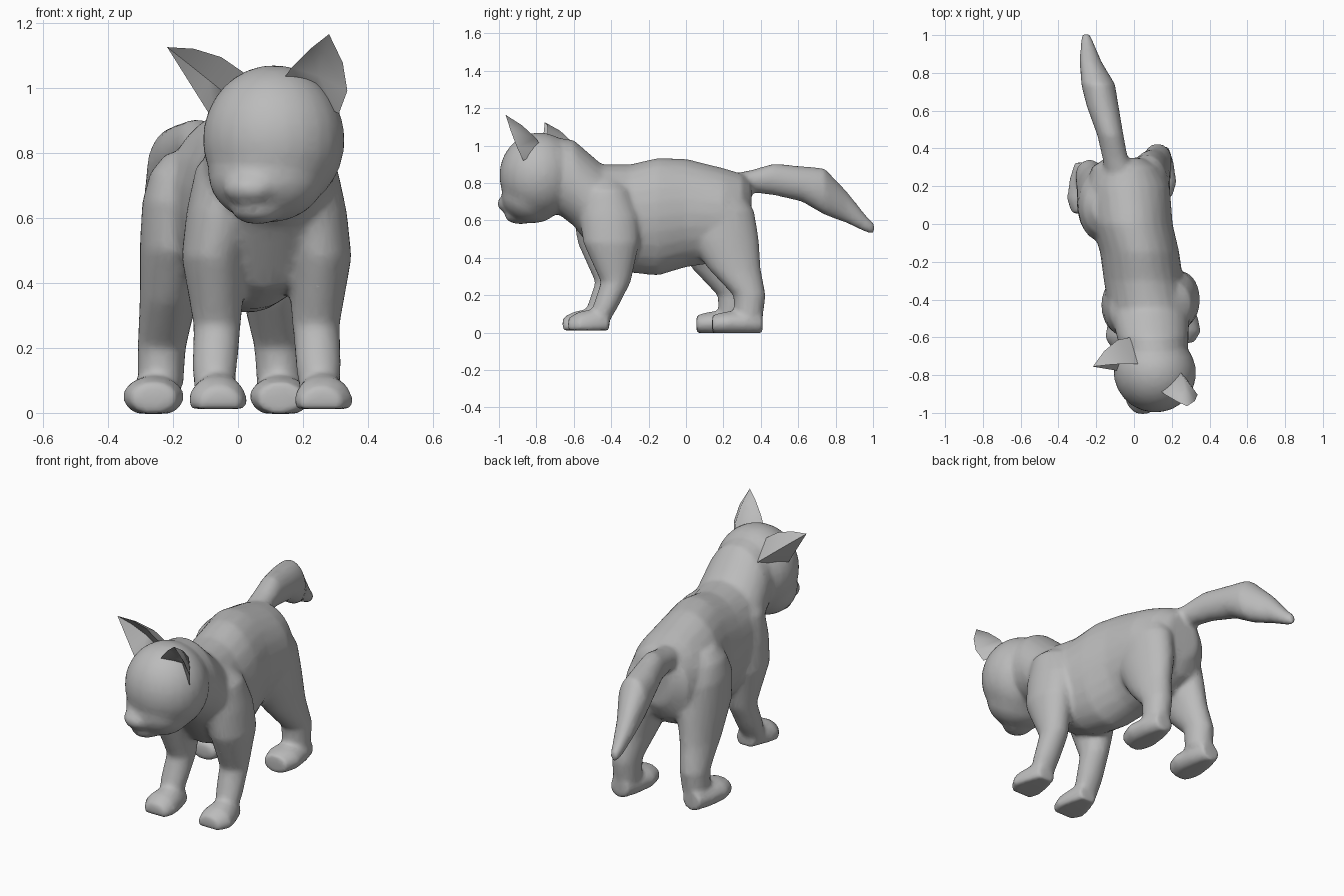
import bpy, bmesh
from math import cos, sin, pi, radians
from mathutils import Vector, Matrix

if "Cube" in bpy.data.objects:
    bpy.data.objects.remove(bpy.data.objects["Cube"])

SIDES = 24
grey = bpy.data.materials.new("plain grey")
grey.use_nodes = True
grey.diffuse_color = (0.5, 0.5, 0.5, 1)
grey.node_tree.nodes["Principled BSDF"].inputs["Base Color"].default_value = (0.5, 0.5, 0.5, 1)


def finish(bm, name):
    bmesh.ops.recalc_face_normals(bm, faces=bm.faces)
    mesh = bpy.data.meshes.new(name)
    bm.to_mesh(mesh)
    bm.free()
    mesh.materials.append(grey)
    ob = bpy.data.objects.new(name, mesh)
    bpy.context.collection.objects.link(ob)
    return ob


def select(obs):
    bpy.ops.object.select_all(action='DESELECT')
    for ob in obs:
        ob.select_set(True)
    bpy.context.view_layer.objects.active = obs[0]


def loft(name, rings, depth_axis, floor=0.0):
    """Skin elliptical rings (x, y, z, half width, half depth)."""
    bm = bmesh.new()
    loops = []
    for x, y, z, a, b in rings:
        loop = []
        for i in range(SIDES):
            t = 2 * pi * i / SIDES
            p = Vector((x, y, z)) + Vector((a * cos(t), 0, 0)) + depth_axis * (b * sin(t))
            p.z = max(p.z, floor)
            loop.append(bm.verts.new(p))
        loops.append(loop)
    for lo, hi in zip(loops, loops[1:]):
        for i in range(SIDES):
            j = (i + 1) % SIDES
            bm.faces.new((lo[i], lo[j], hi[j], hi[i]))
    bm.faces.new(loops[0])
    bm.faces.new(loops[-1])
    return finish(bm, name)


def ball(name, centre, radii, yaw=0):
    bm = bmesh.new()
    m = Matrix.Translation(centre) @ Matrix.Rotation(radians(yaw), 4, 'Z') @ Matrix.Diagonal((*radii, 1))
    bmesh.ops.create_uvsphere(bm, u_segments=24, v_segments=16, radius=1, matrix=m)
    return finish(bm, name)


def ear(name, inner, back, outer, tip, bulge):
    """Cupped leaf-shaped ear; bulge swells the inner, back and outer ridges."""
    inner, back, outer, tip = map(Vector, (inner, back, outer, tip))
    middle = (inner + outer) / 2
    out = (outer - inner).normalized()
    rear = (back - middle).normalized()
    base = [inner, back, outer, back.lerp(middle, 0.45)]
    swell = [-out * bulge[0], rear * bulge[1], out * bulge[2], rear * bulge[1] * 0.5]
    bm = bmesh.new()
    rows = []
    for t, s in ((0, 0), (0.35, 1), (0.7, 0.9)):
        rows.append([bm.verts.new(p.lerp(tip, t) + d * s) for p, d in zip(base, swell)])
    top = bm.verts.new(tip)
    for i in range(4):
        j = (i + 1) % 4
        for lo, hi in zip(rows, rows[1:]):
            bm.faces.new((lo[i], lo[j], hi[j], hi[i]))
        bm.faces.new((rows[-1][i], rows[-1][j], top))
    bm.faces.new(rows[0])
    ob = finish(bm, name)
    select([ob])
    bpy.ops.object.shade_smooth_by_angle(angle=radians(85))
    return ob


Y, Z = Vector((0, 1, 0)), Vector((0, 0, 1))

# Torso rising into the neck
torso = loft("body", [
    (-0.05, 0.35, 0.67, 0.1, 0.13), (-0.045, 0.3, 0.65, 0.18, 0.2),
    (-0.03, 0.2, 0.63, 0.22, 0.25), (-0.01, 0, 0.64, 0.215, 0.29),
    (0.03, -0.15, 0.62, 0.21, 0.315), (0.05, -0.3, 0.61, 0.21, 0.29),
    (0.08, -0.45, 0.64, 0.215, 0.26), (0.1, -0.6, 0.8, 0.19, 0.23),
    (0.11, -0.73, 0.86, 0.17, 0.19)], Z)

# Tail
tail = loft("tail", [
    (-0.07, 0.25, 0.78, 0.08, 0.07), (-0.1, 0.35, 0.81, 0.068, 0.06),
    (-0.125, 0.47, 0.82, 0.07, 0.085), (-0.165, 0.62, 0.795, 0.085, 0.095),
    (-0.19, 0.74, 0.755, 0.09, 0.125), (-0.23, 0.86, 0.67, 0.058, 0.085),
    (-0.25, 0.97, 0.575, 0.033, 0.043), (-0.255, 1.01, 0.555, 0.018, 0.025)], Z)

# Turned head with cheeks, muzzle and chin
YAW = -20
head = [ball("head", (0.11, -0.785, 0.84), (0.22, 0.213, 0.23), YAW),
        ball("cheeks", (0.09, -0.82, 0.735), (0.185, 0.165, 0.15), YAW),
        ball("muzzle", (0.045, -0.92, 0.69), (0.09, 0.09, 0.058), YAW),
        ball("chin", (0.06, -0.885, 0.625), (0.08, 0.085, 0.045), YAW)]

# Legs: shank rings and mirror line, paw rings and mirror line, floor, right shift
front = ([(0.15, -0.44, 0.83, 0.07, 0.08), (0.19, -0.43, 0.76, 0.115, 0.13),
          (0.22, -0.41, 0.62, 0.115, 0.16), (0.25, -0.4, 0.48, 0.1, 0.15),
          (0.24, -0.375, 0.27, 0.073, 0.08), (0.248, -0.43, 0.14, 0.07, 0.068),
          (0.25, -0.46, 0.06, 0.06, 0.05)], 0.088,
         [(0.255, -0.41, 0.05, 0.055, 0.055), (0.26, -0.5, 0.04, 0.08, 0.085),
          (0.263, -0.57, 0.035, 0.092, 0.078), (0.255, -0.63, 0.03, 0.065, 0.05)], 0.1,
         0.012, -0.03)
hind = ([(0.04, 0.17, 0.8, 0.07, 0.08), (0.06, 0.17, 0.74, 0.1, 0.14),
         (0.07, 0.18, 0.65, 0.115, 0.185), (0.083, 0.2, 0.5, 0.11, 0.19),
         (0.105, 0.26, 0.34, 0.088, 0.14), (0.125, 0.34, 0.2, 0.075, 0.087),
         (0.128, 0.335, 0.08, 0.07, 0.075)], -0.055,
        [(0.13, 0.41, 0.05, 0.055, 0.055), (0.13, 0.32, 0.05, 0.082, 0.062),
         (0.13, 0.22, 0.05, 0.096, 0.064), (0.13, 0.14, 0.045, 0.072, 0.05)], -0.065,
        -0.003, -0.085)


def mirrored(rings, line, shift):
    return [(2 * line - x, y + shift, z, a, b) for x, y, z, a, b in rings]


legs = []
for name, (shank, shank_line, paw, paw_line, floor, shift) in (("front", front), ("hind", hind)):
    for side in ("left", "right"):
        if side == "right":
            shank = mirrored(shank, shank_line, shift)
            paw = mirrored(paw, paw_line, shift)
        legs.append(loft(f"{side}_{name}_leg", shank, Y))
        legs.append(loft(f"{side}_{name}_paw", paw, Z, floor))

# Fuse everything into one soft skin
select([torso, tail, *head, *legs])
bpy.ops.object.join()
body = bpy.context.object
remesh = body.modifiers.new("fuse", 'REMESH')
remesh.mode = 'VOXEL'
remesh.voxel_size = 0.013
soft = body.modifiers.new("soften", 'SMOOTH')
soft.factor = 0.5
soft.iterations = 10
thin = body.modifiers.new("simplify", 'DECIMATE')
thin.ratio = 0.3
for m in ("fuse", "soften", "simplify"):
    bpy.ops.object.modifier_apply(modifier=m)
bpy.ops.object.shade_smooth_by_angle(angle=radians(60))

# Ears
ear("left_ear", (0.12, -0.87, 1.0), (0.235, -0.76, 0.97), (0.31, -0.87, 0.92),
    (0.28, -0.965, 1.165), (0.012, 0.03, 0.04))
ear("right_ear", (0.02, -0.74, 1.045), (-0.02, -0.6, 0.97), (-0.07, -0.78, 0.89),
    (-0.218, -0.755, 1.125), (0.025, 0.04, 0.0))
